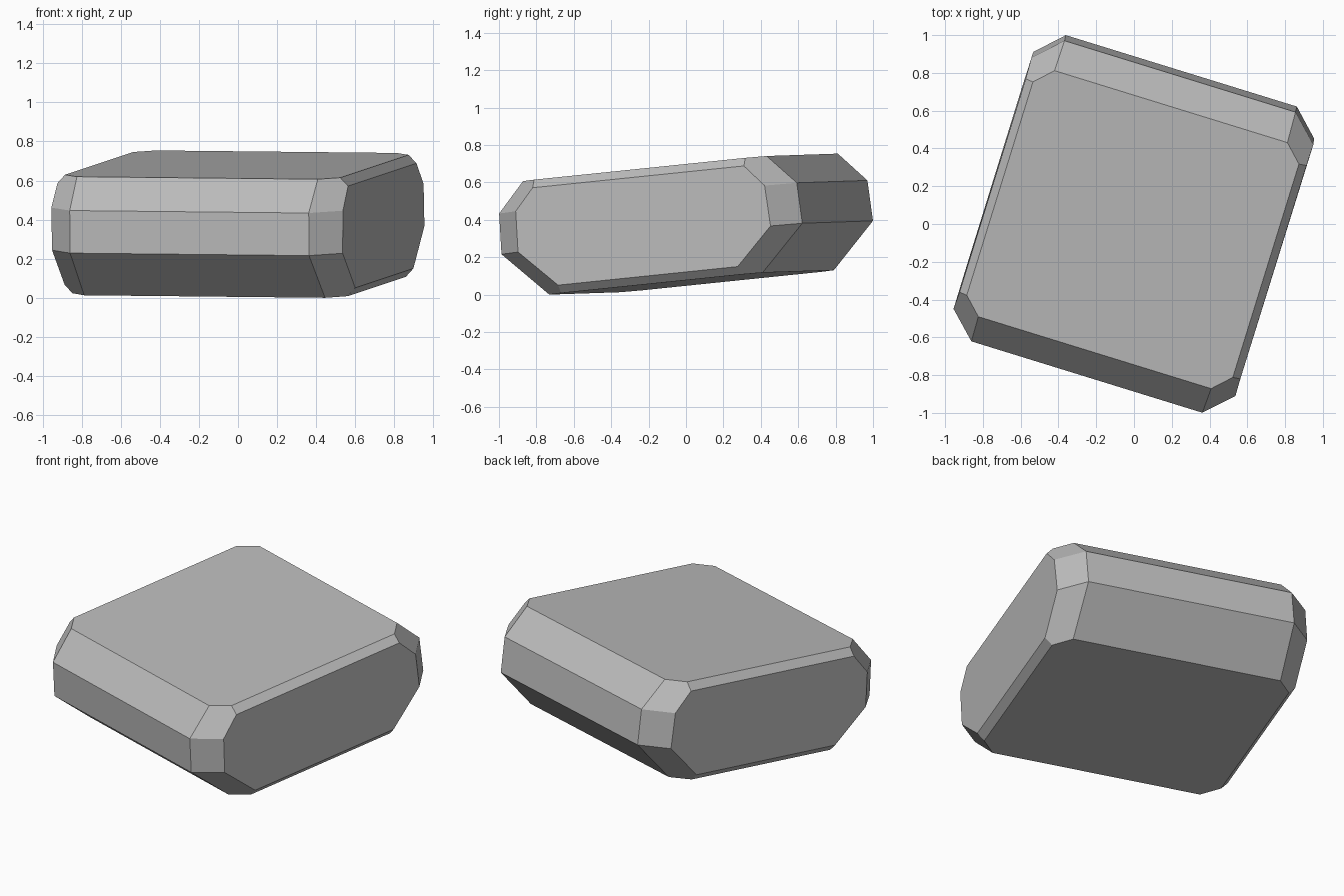
import bpy, bmesh
from mathutils import Matrix, Vector

cube = bpy.data.objects.get("Cube")
if cube:
    bpy.data.objects.remove(cube, do_unlink=True)

# Plain stone grey
grey = bpy.data.materials.new("stone_grey")
grey.use_nodes = True
grey.diffuse_color = (0.5, 0.5, 0.5, 1)
grey.node_tree.nodes["Principled BSDF"].inputs["Base Color"].default_value = (0.5, 0.5, 0.5, 1)

# One chamfered corner, upper and lower half: width, length, height
CORNER = [
    (0.645, 0.685, 0.309), (0.737, 0.594, 0.309), (0.778, 0.594, 0.266),
    (0.781, 0.70, 0.15), (0.64, 0.837, 0.15),
    (0.645, 0.60, -0.309), (0.737, 0.505, -0.309), (0.778, 0.505, -0.266),
    (0.778, 0.71, -0.068), (0.64, 0.846, -0.068),
]

# Mirror the corner to all four sides and wrap the block around it
bm = bmesh.new()
for side in (-1, 1):
    for end in (-1, 1):
        for u, v, w in CORNER:
            bm.verts.new((side * u, end * v, w))
bmesh.ops.convex_hull(bm, input=bm.verts)
bmesh.ops.dissolve_limit(bm, angle_limit=0.1, verts=bm.verts, edges=bm.edges)
bmesh.ops.recalc_face_normals(bm, faces=bm.faces)

# Turn and tilt the block, then rest it on the ground
across = Vector((0.9555, -0.2952, -0.010)).normalized()
along = Vector((0.2956, 0.950, 0.098))
along = (along - across * along.dot(across)).normalized()
tilt = Matrix((across, along, across.cross(along))).transposed()
bmesh.ops.transform(bm, matrix=tilt.to_4x4(), verts=bm.verts)
low = min(v.co.z for v in bm.verts)
bmesh.ops.translate(bm, vec=(0, 0, -low), verts=bm.verts)

mesh = bpy.data.meshes.new("stone_block")
bm.to_mesh(mesh)
bm.free()
mesh.materials.append(grey)
block = bpy.data.objects.new("stone_block", mesh)
bpy.context.collection.objects.link(block)
